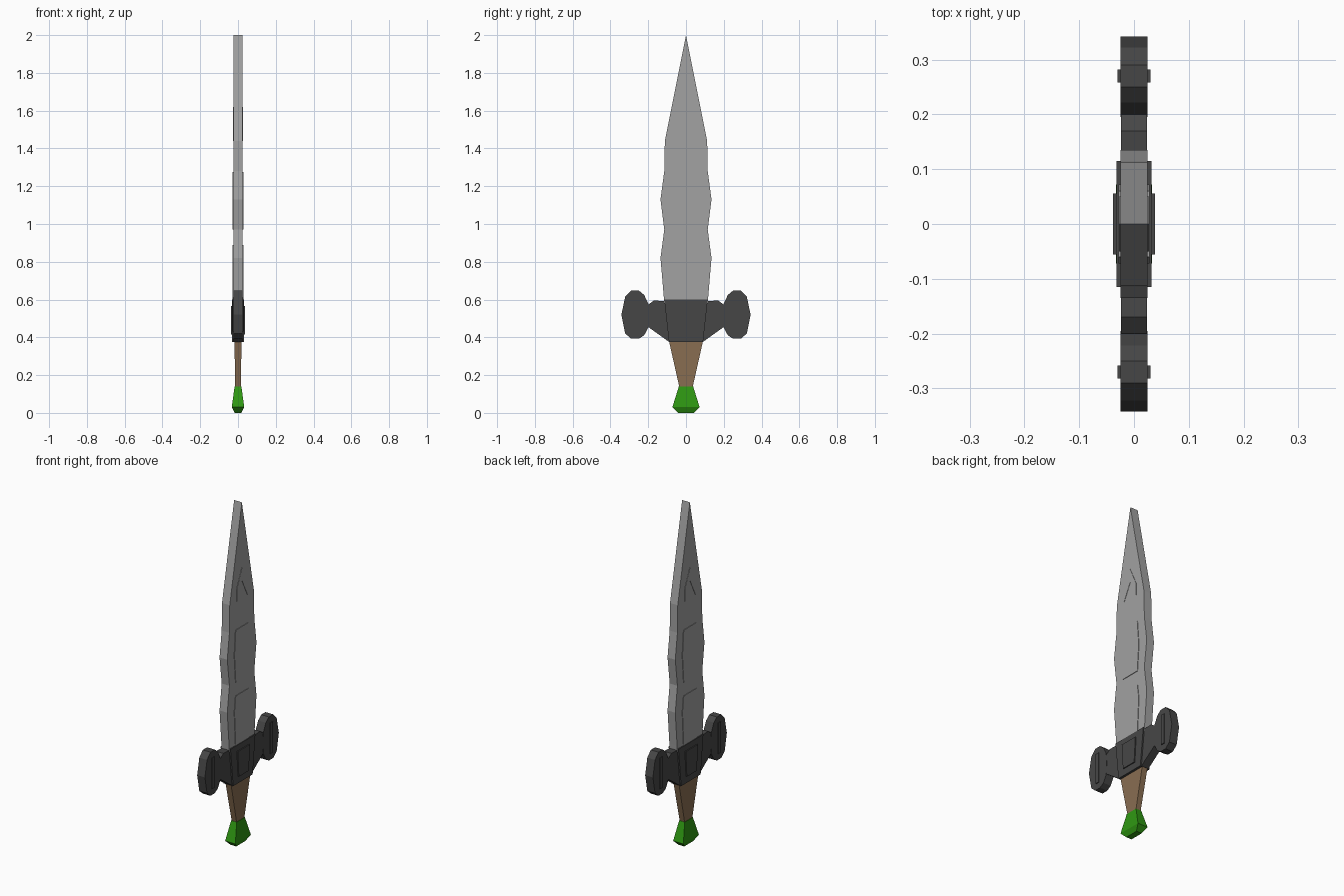
import bpy, bmesh

if "Cube" in bpy.data.objects:
    bpy.data.objects.remove(bpy.data.objects["Cube"])


def material(name, rgb):
    m = bpy.data.materials.new(name)
    m.diffuse_color = (*rgb, 1)
    m.use_nodes = True
    m.node_tree.nodes["Principled BSDF"].inputs["Base Color"].default_value = m.diffuse_color
    return m


STEEL = material("steel grey", (0.36, 0.36, 0.36))
IRON = material("dark iron", (0.062, 0.062, 0.062))
LEATHER = material("brown leather", (0.25, 0.155, 0.083))
GREEN = material("green gem", (0.028, 0.31, 0.006))


def finish(bm, name, mat):
    bmesh.ops.recalc_face_normals(bm, faces=bm.faces)
    me = bpy.data.meshes.new(name)
    bm.to_mesh(me)
    bm.free()
    me.materials.append(mat)
    ob = bpy.data.objects.new(name, me)
    bpy.context.collection.objects.link(ob)
    return ob


def prism(name, outline, half_x, mat):
    """Flat (y, z) outline extruded through the thickness x."""
    bm = bmesh.new()
    face = bm.faces.new([bm.verts.new((-half_x, y, z)) for y, z in outline])
    ext = bmesh.ops.extrude_face_region(bm, geom=[face])
    verts = [v for v in ext["geom"] if isinstance(v, bmesh.types.BMVert)]
    bmesh.ops.translate(bm, verts=verts, vec=(2 * half_x, 0, 0))
    return finish(bm, name, mat)


def loft(name, sections, mat):
    """Stack of rectangles given as (z, half_x, half_y)."""
    bm = bmesh.new()
    rings = [[bm.verts.new((sx * hx, sy * hy, z))
              for sx, sy in ((-1, -1), (1, -1), (1, 1), (-1, 1))]
             for z, hx, hy in sections]
    for a, b in zip(rings, rings[1:]):
        for i in range(4):
            j = (i + 1) % 4
            bm.faces.new((a[i], a[j], b[j], b[i]))
    bm.faces.new(rings[0][::-1])
    bm.faces.new(rings[-1])
    return finish(bm, name, mat)


def mirrored(right):
    """Close a right-hand half outline with its mirror image."""
    return right + [(-y, z) for y, z in reversed(right) if y > 0]


# Wavy blade with a long point
prism("blade", mirrored([(0.115, 0.58), (0.118, 0.62), (0.135, 0.82),
                         (0.115, 0.97), (0.135, 1.13), (0.115, 1.28),
                         (0.112, 1.44), (0, 2.0)]), 0.025, STEEL)

# Thin raised panels on both blade faces
for i, (low, mid, high) in enumerate(((0.59, 0.80, 0.89), (0.97, 1.13, 1.275))):
    prism(f"blade_panel_{i + 1}",
          mirrored([(0.06, low), (0.072, mid), (0.06, high)]), 0.028, STEEL)
prism("blade_chevron", [(0, 1.62), (0.05, 1.51), (0.05, 1.44), (0, 1.54),
                        (-0.05, 1.44), (-0.05, 1.51)], 0.027, STEEL)

# Guard centre and its raised plate
prism("guard_centre", mirrored([(0.09, 0.375), (0.115, 0.60)]), 0.032, IRON)
prism("guard_plate", mirrored([(0.046, 0.415), (0.056, 0.565)]), 0.038, IRON)

# Guard arms, rounded end discs and disc ribs
arm = [(0.08, 0.376), (0.09, 0.376), (0.2, 0.455), (0.215, 0.46), (0.215, 0.565),
       (0.2, 0.573), (0.17, 0.595), (0.08, 0.59)]
disc = [(0.2, 0.45), (0.222, 0.41), (0.25, 0.393), (0.29, 0.393), (0.322, 0.42),
        (0.342, 0.52), (0.322, 0.615), (0.29, 0.648), (0.25, 0.648),
        (0.222, 0.625), (0.2, 0.58), (0.195, 0.52)]
rib = [(0.258, 0.43), (0.282, 0.43), (0.282, 0.61), (0.258, 0.61)]
for side, s in (("right", 1), ("left", -1)):
    for part, outline, half_x in (("arm", arm, 0.024), ("disc", disc, 0.025),
                                  ("disc_rib", rib, 0.030)):
        prism(f"guard_{part}_{side}", [(s * y, z) for y, z in outline], half_x, IRON)

# Tapered grip and gem pommel
loft("grip", [(0.13, 0.016, 0.035), (0.14, 0.016, 0.036), (0.38, 0.018, 0.09)], LEATHER)
loft("pommel", [(0, 0.018, 0.042), (0.03, 0.033, 0.072), (0.14, 0.018, 0.038)], GREEN)
